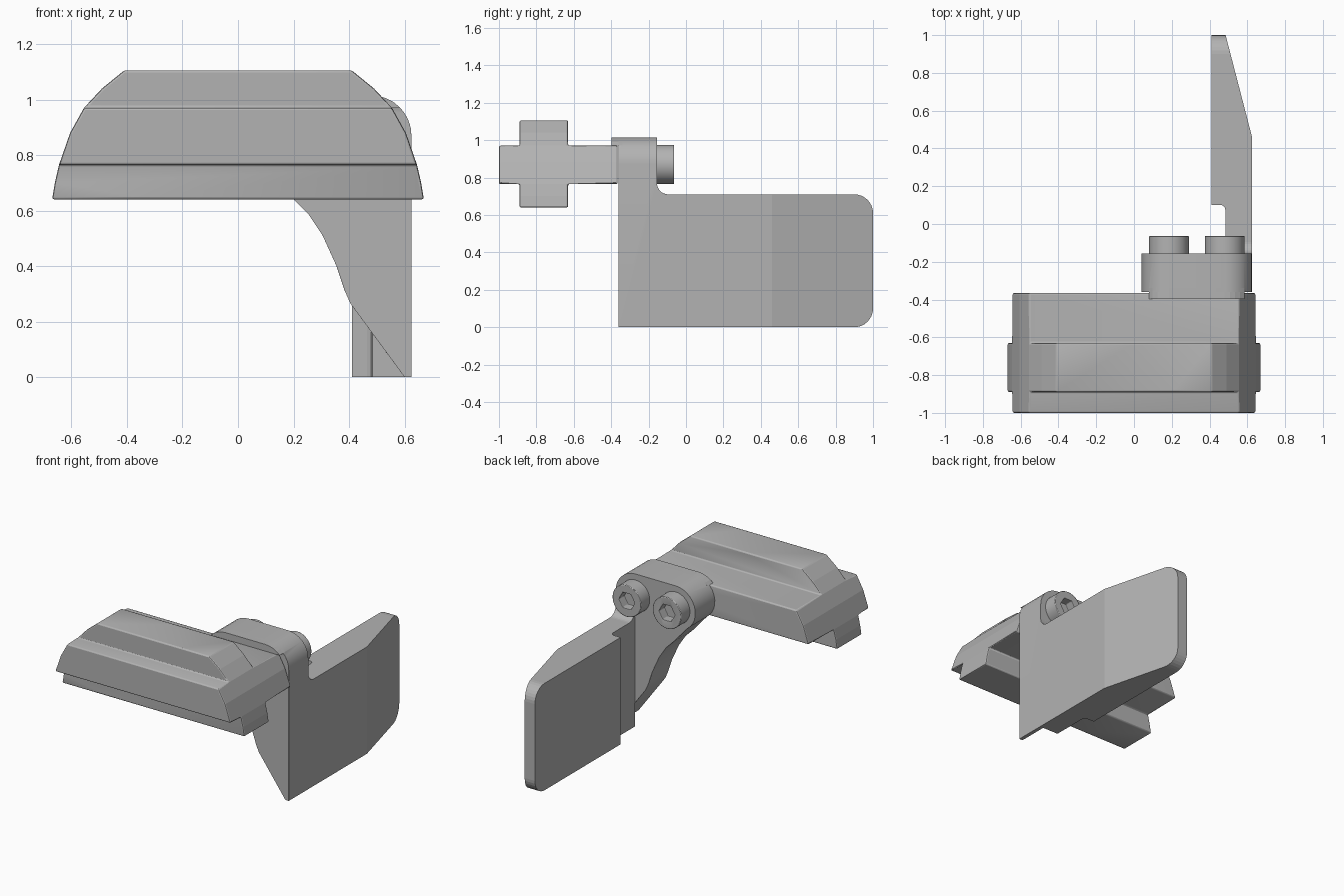
import bpy, bmesh, math
from mathutils import Vector

if "Cube" in bpy.data.objects:
    bpy.data.objects.remove(bpy.data.objects["Cube"], do_unlink=True)

grey = bpy.data.materials.new("plain grey")
grey.use_nodes = True
COLOUR = (0.45, 0.45, 0.45, 1)
grey.diffuse_color = COLOUR
grey.node_tree.nodes["Principled BSDF"].inputs["Base Color"].default_value = COLOUR


def prism(name, outline, axis, lo, hi, helper=False):
    """Extrude a 2D outline along an axis; outline holds the other two coordinates in order."""
    def place(p, t):
        c = list(p)
        c.insert(axis, t)
        return Vector(c)
    bm = bmesh.new()
    face = bm.faces.new([bm.verts.new(place(p, lo)) for p in outline])
    new = bmesh.ops.extrude_face_region(bm, geom=[face])["geom"]
    step = place((0, 0), hi - lo)
    bmesh.ops.translate(bm, vec=step, verts=[v for v in new if isinstance(v, bmesh.types.BMVert)])
    bmesh.ops.recalc_face_normals(bm, faces=bm.faces)
    mesh = bpy.data.meshes.new(name)
    bm.to_mesh(mesh)
    bm.free()
    mesh.materials.append(grey)
    ob = bpy.data.objects.new(name, mesh)
    bpy.context.collection.objects.link(ob)
    if helper:
        ob.hide_render = True
        ob.hide_viewport = True
        ob.display_type = 'WIRE'
    return ob


def boolean(ob, other, operation):
    m = ob.modifiers.new(operation.lower(), 'BOOLEAN')
    m.operation, m.object, m.solver = operation, other, 'EXACT'


def finish(ob, width):
    """Soften sharp edges and shade smoothly by angle."""
    if width:
        b = ob.modifiers.new("soft_edges", 'BEVEL')
        b.width, b.segments, b.limit_method = width, 2, 'ANGLE'
        b.angle_limit = math.radians(35)
    bpy.ops.object.select_all(action='DESELECT')
    ob.select_set(True)
    bpy.context.view_layer.objects.active = ob
    bpy.ops.object.shade_smooth_by_angle(angle=math.radians(32))


def arc(cx, cy, r, start, end, n=8):
    angles = [math.radians(start + (end - start) * i / n) for i in range(n + 1)]
    return [(cx + r * math.cos(a), cy + r * math.sin(a)) for a in angles]


# Cross bar: plus-shaped section trimmed by an arched side outline
Y0, Y1, Y2, Y3 = -1.0, -0.89, -0.63, -0.365
Z0, Z1, Z2, Z3 = 0.64, 0.765, 0.97, 1.105
section = [(Y1, Z0), (Y2, Z0), (Y2, Z1), (Y3, Z1), (Y3, Z2), (Y2, Z2),
           (Y2, Z3), (Y1, Z3), (Y1, Z2), (Y0, Z2), (Y0, Z1), (Y1, Z1)]
side = [(0.67, Z0), (0.66, 0.70), (0.645, Z1), (0.605, 0.88), (0.555, Z2), (0.49, 1.04), (0.41, Z3)]
arch = side + [(-x, z) for x, z in reversed(side)]
bar = prism("cross_bar", section, 0, -0.8, 0.8)
boolean(bar, prism("bar_end_trim", arch, 1, -1.1, -0.2, True), 'INTERSECT')
finish(bar, 0.008)

# Bracket: rounded clamp head that sweeps down into a narrow foot
R, HEAD_Z, BOLTS = 0.145, 0.87, (0.185, 0.48)
head = arc(BOLTS[1], HEAD_Z, R, 0, 90) + arc(BOLTS[0], HEAD_Z, R, 90, 235, 12)
sweep = [(0.2, 0.64), (0.255, 0.585), (0.305, 0.51), (0.355, 0.4), (0.385, 0.31), (0.405, 0.265), (0.6, 0)]
bracket = prism("bracket", head + sweep + [(0.625, 0)], 1, -0.36, -0.155)

# Side plate: bent plan outline trimmed by a round-cornered side outline
plan = [(0.485, -0.16), (0.625, -0.16), (0.625, 0.46), (0.485, 1), (0.41, 1), (0.41, 0.1),
        (0.465, 0.1), (0.48, 0.09), (0.485, 0.07)]
plate = prism("side_plate", plan, 2, -0.1, 1, True)
profile = ([(-0.2, 0)] + arc(0.9, 0.1, 0.1, -90, 0) + arc(0.9, 0.61, 0.1, 0, 90)
           + arc(-0.095, 0.77, 0.06, 270, 180) + [(-0.2, 0.77)])
boolean(plate, prism("plate_trim", profile, 0, 0.3, 0.8, True), 'INTERSECT')
boolean(bracket, plate, 'UNION')

# Lip of the clamp head resting on top of the bar
cap = [p for p in head if p[1] > Z2]
edge = math.sqrt(R * R - (Z2 - HEAD_Z) ** 2)
cap = [(BOLTS[1] + edge, Z2)] + cap + [(BOLTS[0] - edge, Z2)]
lip = prism("clamp_lip", cap, 1, -0.398, -0.34, True)
boolean(bracket, lip, 'UNION')
finish(bracket, 0.007)

# Two bolts with hexagonal sockets
for i, x in enumerate(BOLTS):
    bolt = prism(f"bolt_{i + 1}", arc(x, HEAD_Z, 0.105, 0, 352.5, 47), 1, -0.17, -0.063)
    socket = prism(f"socket_cutter_{i + 1}", arc(x, HEAD_Z, 0.058, 0, 300, 5), 1, -0.12, 0, True)
    boolean(bolt, socket, 'DIFFERENCE')
    finish(bolt, 0.004)
